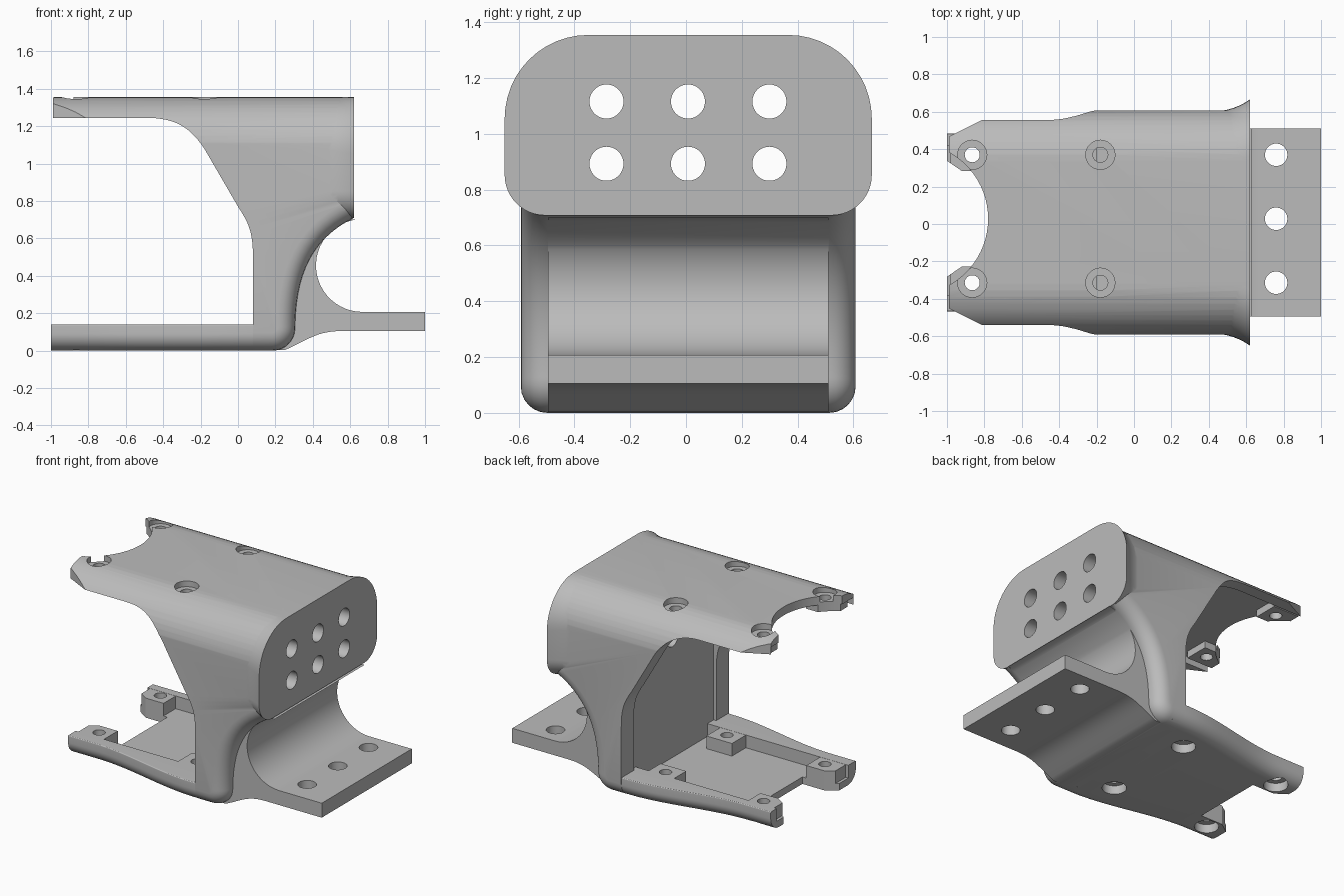
import bpy, bmesh
from math import sin, cos, pi, radians
from mathutils import Vector

cube = bpy.data.objects.get("Cube")
if cube:
    bpy.data.objects.remove(cube)

YC = 0.008          # centre line of the body
YS = 0.028          # centre line of the screw holes
SCREW = 0.342       # half spacing of the screw holes

grey = bpy.data.materials.new("plain grey")
grey.use_nodes = True
colour = (0.5, 0.5, 0.5, 1)
grey.diffuse_color = colour
grey.node_tree.nodes["Principled BSDF"].inputs["Base Color"].default_value = colour


def make(name, bm):
    bmesh.ops.recalc_face_normals(bm, faces=bm.faces)
    mesh = bpy.data.meshes.new(name)
    bm.to_mesh(mesh)
    bm.free()
    mesh.materials.append(grey)
    ob = bpy.data.objects.new(name, mesh)
    bpy.context.collection.objects.link(ob)
    return ob


def loft(name, rings, finish=None):
    """Skin a list of closed rings and cap both ends."""
    bm = bmesh.new()
    rows = [[bm.verts.new(p) for p in ring] for ring in rings]
    n = len(rows[0])
    for a, b in zip(rows, rows[1:]):
        for i in range(n):
            j = (i + 1) % n
            bm.faces.new((a[i], a[j], b[j], b[i]))
    bm.faces.new(rows[0])
    bm.faces.new(rows[-1][::-1])
    if finish:
        finish(bm)
    return make(name, bm)


def side_prism(name, profile, half, finish=None):
    return loft(name, [[(x, YC + s * half, z) for x, z in profile] for s in (-1, 1)], finish)


def plan_prism(name, outline, z0, z1):
    return loft(name, [[(x, y, z) for x, y in outline] for z in (z0, z1)])


def box(name, x0, x1, y0, y1, z0, z1):
    return plan_prism(name, [(x0, y0), (x1, y0), (x1, y1), (x0, y1)], z0, z1)


def arc(cx, cz, r, a0, a1, n=12):
    return [(cx + r * cos(radians(a0 + (a1 - a0) * i / n)),
             cz + r * sin(radians(a0 + (a1 - a0) * i / n))) for i in range(n + 1)]


def bezier(a, b, c, d, n=14):
    a, b, c, d = map(Vector, (a, b, c, d))
    out = []
    for i in range(n + 1):
        t = i / n
        u = 1 - t
        out.append(tuple(a * u**3 + b * 3 * u * u * t + c * 3 * u * t * t + d * t**3))
    return out


def section(x, w, z0, z1, r_low, r_top):
    """Rounded rectangle across the body at x."""
    ring = (arc(w - r_top, z1 - r_top, r_top, 0, 90) + arc(r_top - w, z1 - r_top, r_top, 90, 180)
            + arc(r_low - w, z0 + r_low, r_low, 180, 270) + arc(w - r_low, z0 + r_low, r_low, 270, 360))
    return [(x, YC + y, z) for y, z in ring]


def drill(x, y, r, z0, z1):
    return plan_prism("drill", arc(x, y, r, 0, 350, 35), z0, z1)


def combine(target, other, operation):
    mod = target.modifiers.new("join", 'BOOLEAN')
    mod.operation, mod.solver, mod.object = operation, 'EXACT', other
    bpy.context.view_layer.objects.active = target
    bpy.ops.object.modifier_apply(modifier=mod.name)
    bpy.data.objects.remove(other)


def cut(ob):
    combine(body, ob, 'DIFFERENCE')


def add(ob):
    combine(body, ob, 'UNION')


# Main body: roof, sloping cheeks and column, with the rear edges rounded
under_roof = bezier((-0.5, 1.245), (-0.34, 1.245), (-0.26, 1.2), (-0.18, 1.08))
cheek = bezier((0, 0.77), (0.06, 0.68), (0.08, 0.63), (0.08, 0.5), 8)
rear = bezier((0.62, 0.71), (0.4, 0.6), (0.31, 0.42), (0.305, 0.13))
foot = arc(0.185, 0.12, 0.12, 0, -90, 8)
profile = [(-0.99, 1.355), (-0.99, 1.245)] + under_roof + cheek + [(0.08, 0)] + foot[::-1] + rear[::-1] + [(0.62, 1.355)]


def round_rear(bm):
    edges = [e for e in bm.edges
             if abs(e.verts[0].co.y - e.verts[1].co.y) < 0.01
             and all(v.co.z < 0.72 for v in e.verts)
             and any(v.co.x > 0.1 for v in e.verts)
             and (e.verts[0].co + e.verts[1].co).x > 0.2 - 0.1]
    bmesh.ops.recalc_face_normals(bm, faces=bm.faces)
    bmesh.ops.bevel(bm, geom=edges, offset=0.095, segments=6, profile=0.5,
                    affect='EDGES', clamp_overlap=False)


body = side_prism("bracket_body", profile, 0.6, round_rear)
combine(body, loft("envelope", [section(x, 0.602, -0.02, 1.355, 0.1, 0.275) for x in (-1.2, 0.8)]), 'INTERSECT')
cut(box("cavity", -1.2, 0.1, YC - 0.46, YC + 0.46, -0.1, 1.295))

# Flared end plate
rings = []
for i in range(8):
    t = i / 7
    rings.append(section(0.42 + 0.2 * t, 0.595 + 0.063 * t**2.2, 0.708, 1.3545, 0.145, 0.275 + 0.025 * t))
add(loft("end_plate", rings))

# Rear tab with the concave web above it
web = arc(0.665, 0.455, 0.248, 98, 270, 24)
tab = [(0.2, 0.71)] + web + [(1, 0.207), (1, 0.105)] + bezier((0.56, 0.105), (0.42, 0.105), (0.38, 0.06), (0.25, 0.003)) + [(0.2, 0.003)]
add(side_prism("rear_tab", tab, 0.502))

# Floor with two tapering arms
rings = []
for i in range(15):
    x = -1 + 1.16 * i / 14
    t = min(1, max(0, (x + 0.8) / 0.85))
    rings.append(section(x, 0.475 + 0.122 * t * t * (3 - 2 * t), 0.001, 0.14, 0.09, 0.006))
floor = loft("floor", rings)
combine(floor, box("pocket", -1.2, 0.1, YS - 0.41, YS + 0.39, 0.05, 0.3), 'DIFFERENCE')
add(floor)

# Screw bosses under the roof and on the floor
for s in (-1, 1):
    y = YS + s * SCREW
    for x, z0, z1 in ((-0.88, 0.04, 0.139), (-0.1, 0.04, 0.139), (-0.88, 1.246, 1.32), (-0.18, 1.246, 1.32)):
        add(box("boss", x - 0.1, x + 0.1, y - 0.087, y + 0.087, z0, z1))

# Open front ends: round in the roof, angular in the floor
cut(plan_prism("roof_cutout", arc(-1.186, YS, 0.406, 0, 355, 71), 1.1, 1.5))
half = [(-1.1, 0.38), (-1, 0.31), (-0.92, 0.255), (-0.75, 0.255)]
cut(plan_prism("floor_cutout", [(x, YS + y) for x, y in half] + [(x, YS - y) for x, y in half[::-1]], -0.1, 0.4))
for s in (-1, 1):
    cut(plan_prism("tip_chamfer", [(-0.8, YC + s * 0.555), (-1.1, YC + s * 0.405), (-1.1, YC + s * 0.8), (-0.8, YC + s * 0.8)], 1.1, 1.5))

# Screw holes with counterbores
for s in (-1, 1):
    y = YS + s * SCREW
    for x in (-0.865, -0.18):
        cut(drill(x, y, 0.04, 1.1, 1.5))
        cut(drill(x, y, 0.078, 1.315, 1.5))
    for x in (-0.865, -0.1):
        cut(drill(x, y, 0.04, -0.2, 0.3))
        cut(drill(x, y, 0.078, -0.2, 0.062))

# Tab holes and end plate holes
for k in (-1, 0, 1):
    cut(drill(0.76, YS + k * SCREW, 0.06, 0, 0.4))
    for z in (0.893, 1.116):
        ring = arc(0.007 + k * 0.292, z, 0.061, 0, 350, 35)
        cut(loft("drill", [[(x, y, h) for y, h in ring] for x in (-0.1, 0.9)]))

# Smooth curves, sharp machined edges
bpy.ops.object.select_all(action='DESELECT')
body.select_set(True)
bpy.context.view_layer.objects.active = body
bpy.ops.object.shade_smooth_by_angle(angle=radians(30))
